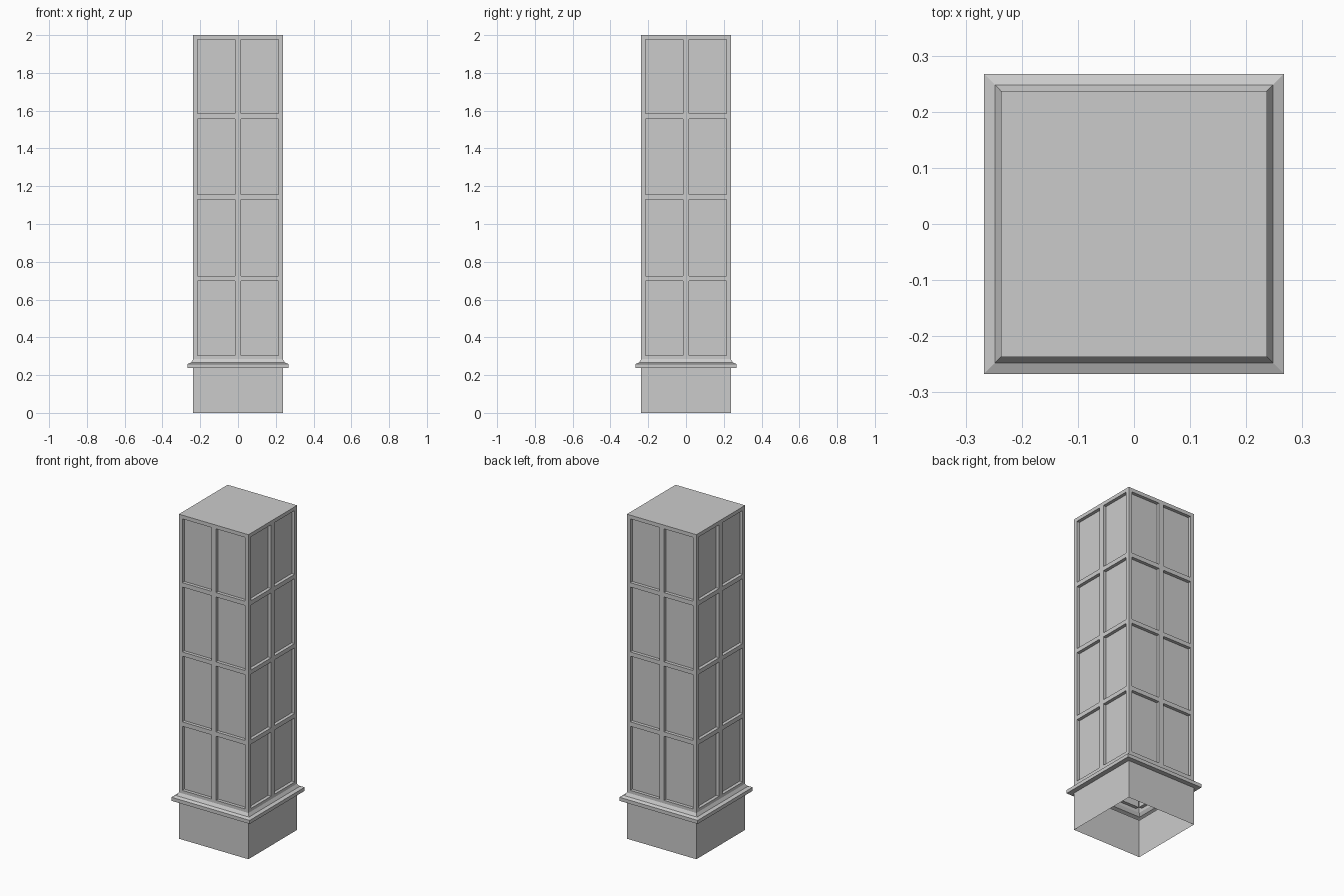
import bpy, bmesh
from mathutils import Matrix
from math import pi

if "Cube" in bpy.data.objects:
    bpy.data.objects.remove(bpy.data.objects["Cube"])

H = 0.237        # half width of the shaft
DEPTH = 0.02     # panel recess
Z0 = 0.285       # where the panelled shaft starts


def finish(bm, name):
    bmesh.ops.remove_doubles(bm, verts=bm.verts, dist=0.0001)
    bmesh.ops.recalc_face_normals(bm, faces=bm.faces)
    me = bpy.data.meshes.new(name)
    bm.to_mesh(me)
    bm.free()
    ob = bpy.data.objects.new(name, me)
    bpy.context.collection.objects.link(ob)
    return ob


def square_rings(name, profile):
    """Sweep a (half width, height) profile around a square."""
    bm = bmesh.new()
    rings = [[bm.verts.new((sx * r, sy * r, z))
              for sx, sy in ((-1, -1), (1, -1), (1, 1), (-1, 1))]
             for r, z in profile]
    for a, b in zip(rings, rings[1:]):
        for i in range(4):
            j = (i + 1) % 4
            bm.faces.new((a[i], a[j], b[j], b[i]))
    return finish(bm, name)


# Hollow plinth, open underneath, and the moulding above it
square_rings("plinth", [(H, 0), (H, 0.237)])
square_rings("base_moulding", [(H, 0.237), (0.267, 0.237), (0.267, 0.259),
                               (0.248, 0.267), (H, Z0)])

# Shaft: a grid per side, with every odd cell sunk as a panel
xs = [-H, -0.214, -0.016, 0.016, 0.214, H]
zs = [Z0, 0.304, 0.699, 0.726, 1.131, 1.157, 1.557, 1.584, 1.977, 2.0]
bm = bmesh.new()
for side in range(4):
    rot = Matrix.Rotation(side * pi / 2, 4, 'Z')
    grid = [[bm.verts.new(rot @ Matrix.Translation((x, -H, z)).translation)
             for x in xs] for z in zs]
    panels = []
    for k in range(len(zs) - 1):
        for i in range(len(xs) - 1):
            f = bm.faces.new((grid[k][i], grid[k][i + 1],
                              grid[k + 1][i + 1], grid[k + 1][i]))
            if i % 2 and k % 2:
                panels.append(f)
    for f in panels:
        new = bmesh.ops.extrude_discrete_faces(bm, faces=[f])["faces"][0]
        inward = rot.to_3x3() @ Matrix.Translation((0, DEPTH, 0)).translation
        bmesh.ops.translate(bm, verts=new.verts[:], vec=inward)

# Flat top
bm.faces.new([bm.verts.new((sx * H, sy * H, 2.0))
              for sx, sy in ((-1, -1), (1, -1), (1, 1), (-1, 1))])
finish(bm, "panelled_shaft")
